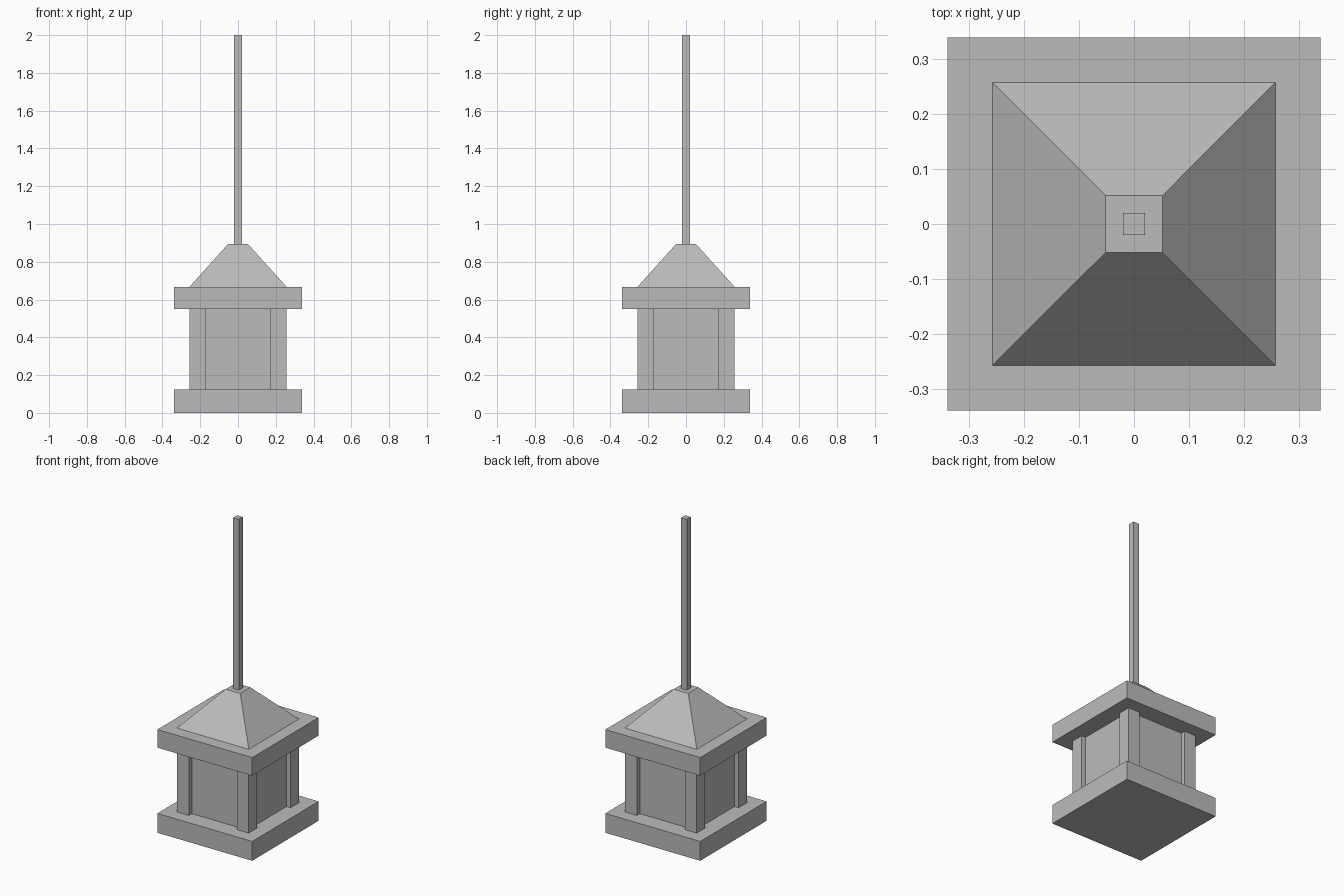
import bpy
import bmesh

cube = bpy.data.objects.get("Cube")
if cube:
    bpy.data.objects.remove(cube, do_unlink=True)

GREY = (0.5, 0.5, 0.5, 1.0)
stone = bpy.data.materials.new("grey stone")
stone.use_nodes = True
stone.diffuse_color = GREY
stone.node_tree.nodes["Principled BSDF"].inputs["Base Color"].default_value = GREY


def block(name, half, bottom, top, top_half=None, x=0, y=0):
    """Square block, tapered when top_half is given."""
    top_half = half if top_half is None else top_half
    bm = bmesh.new()
    bmesh.ops.create_cube(bm, size=2)
    for v in bm.verts:
        upper = v.co.z > 0
        r = top_half if upper else half
        v.co = (x + v.co.x * r, y + v.co.y * r, top if upper else bottom)
    mesh = bpy.data.meshes.new(name)
    bm.to_mesh(mesh)
    bm.free()
    mesh.materials.append(stone)
    obj = bpy.data.objects.new(name, mesh)
    bpy.context.collection.objects.link(obj)
    return obj


BASE_TOP, EAVES, ROOF, CAP = 0.125, 0.55, 0.667, 0.895

# Base, recessed body and overhanging roof slab
block("base_slab", 0.339, 0, BASE_TOP)
block("body", 0.226, BASE_TOP, EAVES)
block("roof_slab", 0.339, EAVES, ROOF)

# Corner posts
for side, sx in (("left", 1), ("right", -1)):
    for end, sy in (("front", -1), ("back", 1)):
        block(f"{end}_{side}_post", 0.042, BASE_TOP, EAVES,
              x=sx * 0.214, y=sy * 0.214)

# Truncated pyramid roof and the tall pole
block("roof_pyramid", 0.257, ROOF, CAP, top_half=0.052)
block("pole", 0.02, CAP, 2.0)
